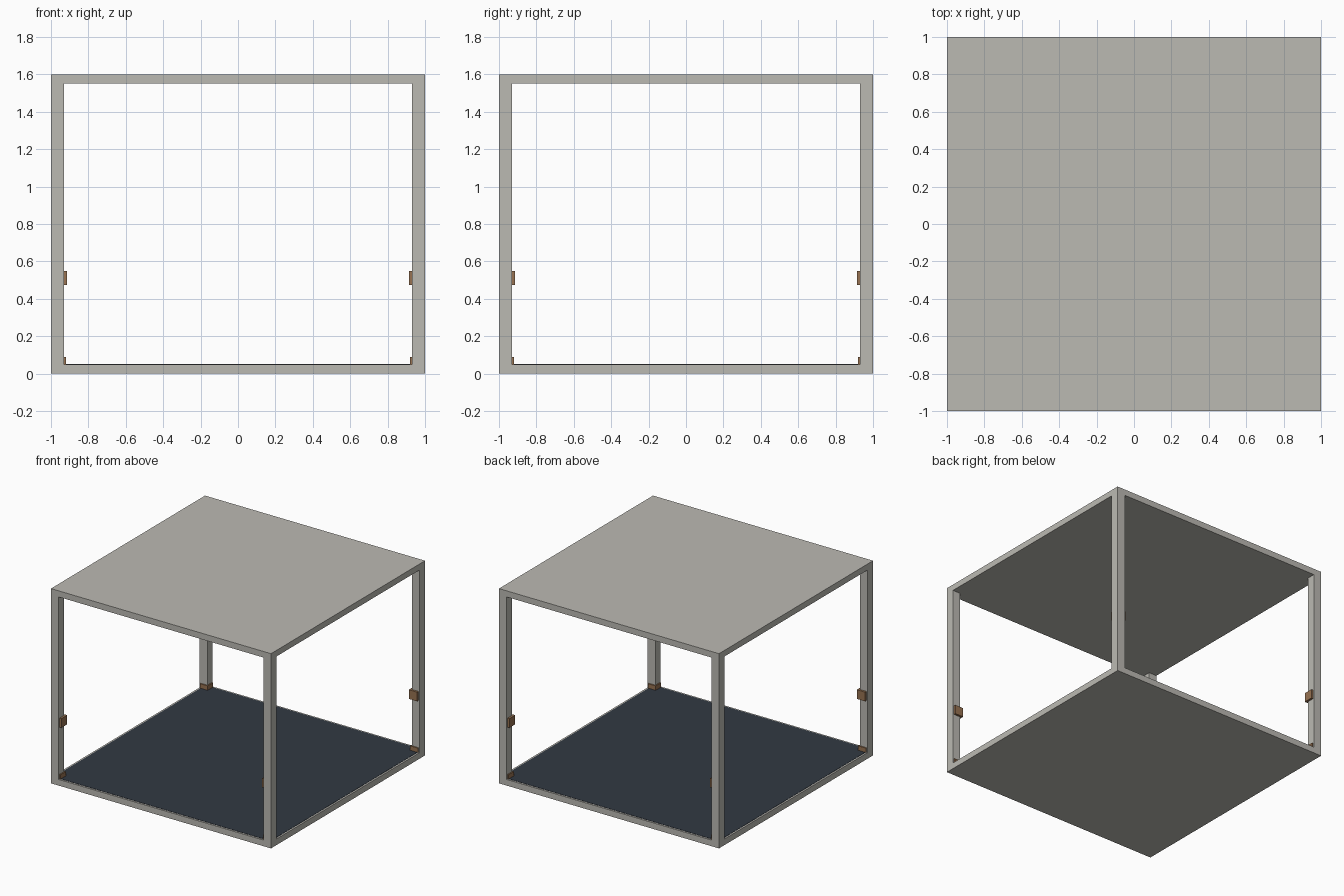
import bpy
import bmesh
from mathutils import Matrix, Vector

cube = bpy.data.objects.get("Cube")
if cube:
    bpy.data.objects.remove(cube, do_unlink=True)


def material(name, color):
    mat = bpy.data.materials.new(name)
    mat.use_nodes = True
    mat.diffuse_color = (*color, 1)
    mat.node_tree.nodes["Principled BSDF"].inputs["Base Color"].default_value = (*color, 1)
    return mat


def box(name, low, high, mat):
    low, high = Vector(low), Vector(high)
    bm = bmesh.new()
    placing = Matrix.Translation((low + high) / 2) @ Matrix.Diagonal((*(high - low), 1))
    bmesh.ops.create_cube(bm, size=1, matrix=placing)
    mesh = bpy.data.meshes.new(name)
    bm.to_mesh(mesh)
    bm.free()
    mesh.materials.append(mat)
    obj = bpy.data.objects.new(name, mesh)
    bpy.context.collection.objects.link(obj)
    return obj


def four_corners(name, inner, outer, bottom, top, mat):
    """A box in the +x +y corner, mirrored to all four corners."""
    obj = box(name, (inner, inner, bottom), (outer, outer, top), mat)
    mirror = obj.modifiers.new("Corners", "MIRROR")
    mirror.use_axis = (True, True, False)
    mirror.use_clip = False
    mirror.use_mirror_merge = False


grey = material("warm grey", (0.5, 0.49, 0.45))
navy = material("dark slate blue", (0.031, 0.041, 0.056))
brown = material("bronze brown", (0.31, 0.17, 0.085))

HEIGHT, SLAB = 1.6, 0.05

# Base and roof slabs
box("base_slab", (-1, -1, 0), (1, 1, SLAB), grey)
box("roof_slab", (-1, -1, HEIGHT - SLAB), (1, 1, HEIGHT), grey)

# Thin dark floor covering
box("floor_panel", (-0.985, -0.985, SLAB - 0.002), (0.985, 0.985, SLAB + 0.002), navy)

# Corner posts with a foot and a collar on their inner sides
four_corners("corner_posts", 0.93, 1, SLAB, HEIGHT - SLAB, grey)
four_corners("post_feet", 0.92, 0.99, SLAB, 0.088, brown)
four_corners("post_collars", 0.913, 0.99, 0.475, 0.55, brown)
